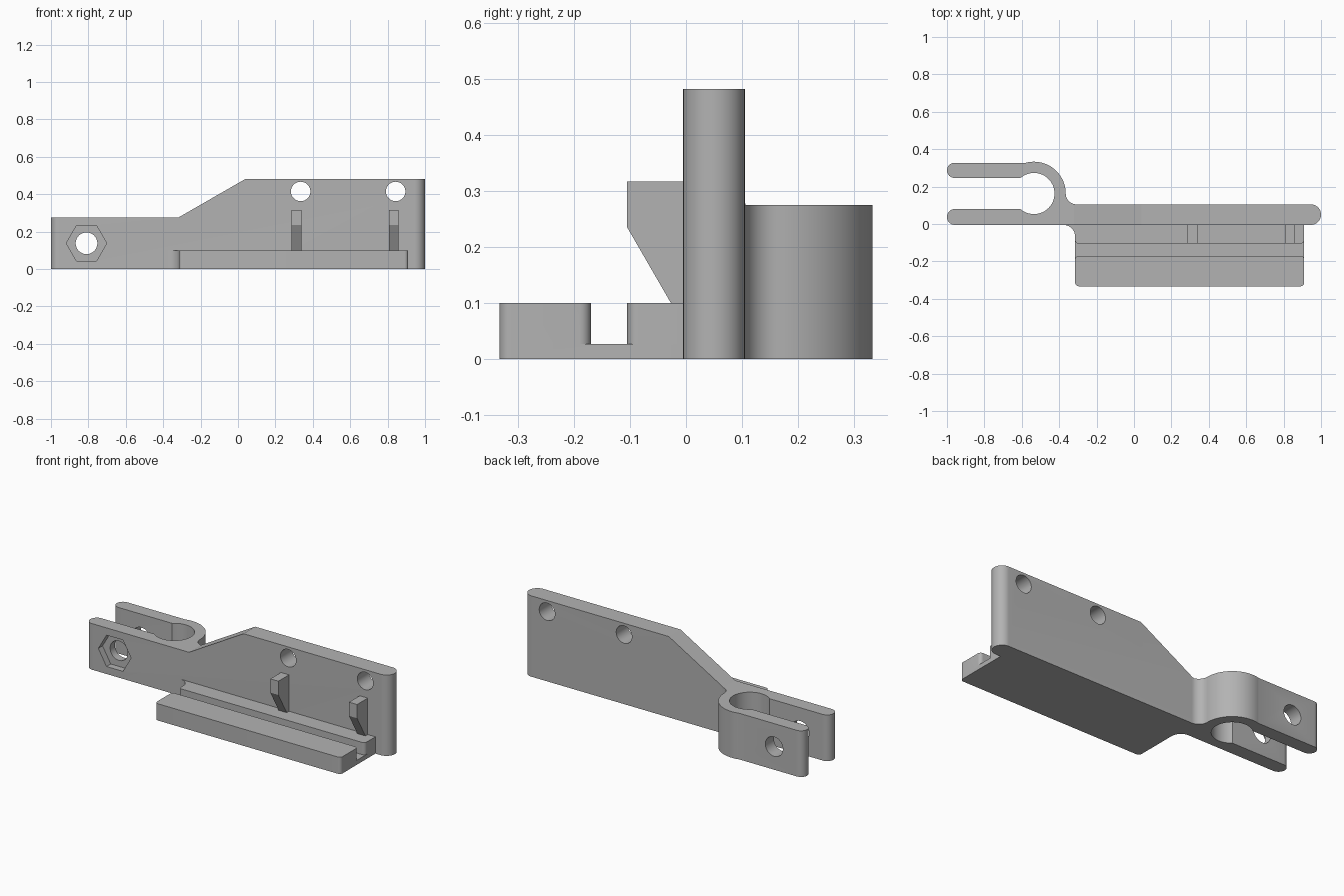
import bpy, bmesh
from math import sin, cos, radians, asin, degrees

if "Cube" in bpy.data.objects:
    bpy.data.objects.remove(bpy.data.objects["Cube"], do_unlink=True)

grey = bpy.data.materials.new("plain grey")
grey.use_nodes = True
COLOUR = (0.45, 0.45, 0.45, 1)
grey.diffuse_color = COLOUR
grey.node_tree.nodes["Principled BSDF"].inputs["Base Color"].default_value = COLOUR


def arc(cx, cy, r, a0, a1, n=16):
    steps = [radians(a0 + (a1 - a0) * i / n) for i in range(n + 1)]
    return [(cx + r * cos(a), cy + r * sin(a)) for a in steps]


def circle(cx, cy, r, n=48):
    return arc(cx, cy, r, 0, 360, n)[:-1]


def prism(name, outline, lo, hi, axis="z"):
    """Extrude a closed 2D outline along one axis."""
    place = {"x": lambda a, b, h: (h, a, b),
             "y": lambda a, b, h: (a, h, b),
             "z": lambda a, b, h: (a, b, h)}[axis]
    bm = bmesh.new()
    face = bm.faces.new([bm.verts.new(place(a, b, lo)) for a, b in outline])
    new = bmesh.ops.extrude_face_region(bm, geom=[face])["geom"]
    bmesh.ops.translate(bm, vec=place(0, 0, hi - lo),
                        verts=[v for v in new if isinstance(v, bmesh.types.BMVert)])
    bmesh.ops.recalc_face_normals(bm, faces=bm.faces)
    mesh = bpy.data.meshes.new(name)
    bm.to_mesh(mesh)
    bm.free()
    mesh.materials.append(grey)
    ob = bpy.data.objects.new(name, mesh)
    bpy.context.collection.objects.link(ob)
    return ob


def activate(ob):
    bpy.ops.object.select_all(action="DESELECT")
    ob.select_set(True)
    bpy.context.view_layer.objects.active = ob


def combine(ob, tool, operation):
    """Apply a boolean and discard the tool."""
    mod = ob.modifiers.new("boolean", "BOOLEAN")
    mod.operation, mod.solver, mod.object = operation, "EXACT", tool
    activate(ob)
    bpy.ops.object.modifier_apply(modifier=mod.name)
    bpy.data.objects.remove(tool, do_unlink=True)


# Main dimensions
FRONT, BACK, TOP, CLAMP_TOP = -0.005, 0.105, 0.482, 0.275
RX, RY, R_OUT, R_IN = -0.535, 0.163, 0.17, 0.11
ARM_OUT, ARM_IN = 0.327, 0.246
half = (BACK - FRONT) / 2
tip = (ARM_OUT - ARM_IN) / 2
front_in = 2 * RY - ARM_IN
front_tip = (front_in - FRONT) / 2
out_angle = 180 - degrees(asin((ARM_OUT - RY) / R_OUT))
in_angle = 180 - degrees(asin((ARM_IN - RY) / R_IN))
fillet = RY - BACK

# Plate and split clamp ring as one outline
outline = (arc(1 - half, FRONT + half, half, -90, 90, 24)
           + arc(RX + R_OUT + fillet, RY, fillet, 270, 180, 12)
           + arc(RX, RY, R_OUT, 0, out_angle, 32)[1:]
           + arc(-1 + tip, ARM_OUT - tip, tip, 90, 270)
           + arc(RX, RY, R_IN, in_angle, -in_angle, 56)
           + arc(-1 + front_tip, FRONT + front_tip, front_tip, 90, 270))
body = prism("plate_and_clamp", outline, 0, TOP)

# Sloped step down to the clamp
step = [(-1.2, CLAMP_TOP), (-0.32, CLAMP_TOP), (0.04, TOP),
        (0.04, TOP + 0.1), (-1.2, TOP + 0.1)]
combine(body, prism("step_cutter", step, -0.5, 0.5, "y"), "DIFFERENCE")

# Screw holes, clamp bolt hole and hexagonal nut recess
for x, z, r in [(0.335, 0.415, 0.052), (0.843, 0.415, 0.052), (-0.81, 0.138, 0.058)]:
    combine(body, prism("hole_cutter", circle(x, z, r), -0.5, 0.5, "y"), "DIFFERENCE")
nut = prism("nut_cutter", circle(-0.81, 0.138, 0.108, 6), -0.1, FRONT + 0.04, "y")
combine(body, nut, "DIFFERENCE")

# Tray: base with two rails either side of a groove
L, R, Y0, C, F = -0.315, 0.91, -0.333, 0.02, 0.062
GROOVE_FRONT, GROOVE_BACK, FLOOR, RAIL = -0.17, -0.105, 0.027, 0.1


def wall_strip(y):
    """Outline joined to the plate, with a fillet on its left side."""
    return (arc(L + C, y + C, C, 180, 270, 8) + arc(R - C, y + C, C, 270, 360, 8)
            + [(R, FRONT)] + arc(L - F, FRONT - F, F, 90, 0, 12))


front_rail = (arc(L + C, Y0 + C, C, 180, 270, 8) + arc(R - C, Y0 + C, C, 270, 360, 8)
              + arc(R - C, GROOVE_FRONT - C, C, 0, 90, 8)
              + arc(L + C, GROOVE_FRONT - C, C, 90, 180, 8))
tray = prism("tray", wall_strip(Y0), 0, FLOOR)
combine(tray, prism("back_rail", wall_strip(GROOVE_BACK), FLOOR, RAIL), "UNION")
combine(tray, prism("front_rail", front_rail, FLOOR, RAIL), "UNION")

# Two hooks above the tray
hook = [(FRONT, RAIL), (-0.027, RAIL), (-0.105, 0.235), (-0.105, 0.317), (FRONT, 0.317)]
hooks = [prism(name, hook, x, x + 0.053, "x")
         for name, x in (("right_hook", 0.287), ("left_hook", 0.806))]

# Smooth the rounded faces, keep edges crisp
for ob in [body, tray] + hooks:
    activate(ob)
    bpy.ops.object.shade_smooth_by_angle(angle=radians(25))
